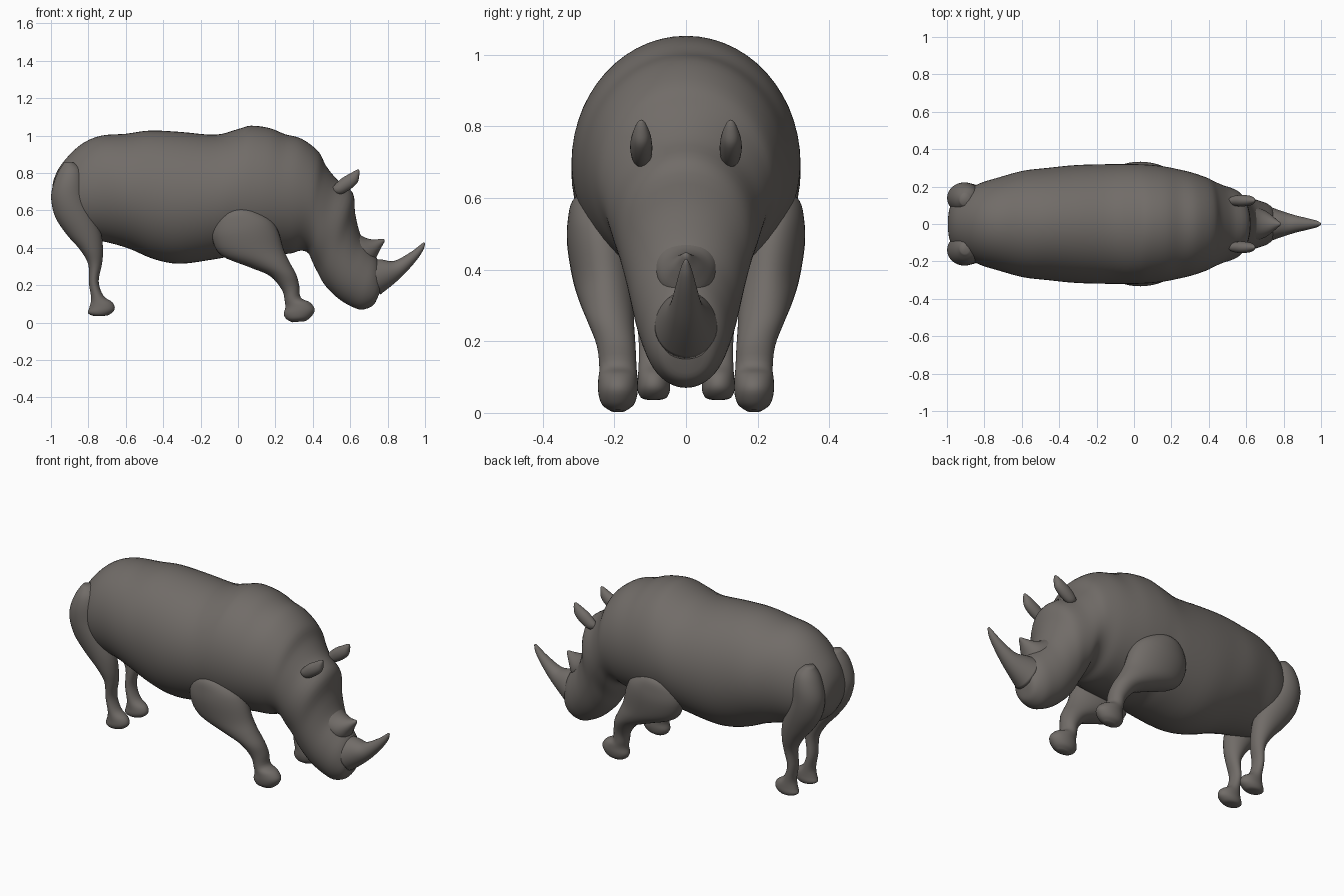
import bpy, bmesh, math
from mathutils import Vector

hide = bpy.data.materials.new("grey brown hide")
hide.diffuse_color = (0.165, 0.150, 0.138, 1)


def smooth_rows(rows, steps):
    """Catmull-Rom interpolation between the section rows."""
    rows = [Vector(r) for r in rows]
    out = []
    for i in range(len(rows) - 1):
        p0, p1 = rows[max(i - 1, 0)], rows[i]
        p2, p3 = rows[i + 1], rows[min(i + 2, len(rows) - 1)]
        for s in range(steps):
            t = s / steps
            out.append(0.5 * (2 * p1 + (p2 - p0) * t
                              + (2 * p0 - 5 * p1 + 4 * p2 - p3) * t * t
                              + (3 * p1 - p0 - 3 * p2 + p3) * t ** 3))
    return out + [rows[-1]]


def loft(name, rows, y_sign=1, steps=4, seg=36):
    """Skin elliptical rings; row = (edge A x, z, edge B x, z, centre y, half width)."""
    bm = bmesh.new()
    rings = []
    for ax, az, bx, bz, cy, hw in smooth_rows(rows, steps):
        a, b = Vector((ax, 0, az)), Vector((bx, 0, bz))
        mid, half = (a + b) / 2, (a - b) / 2
        ring = []
        for k in range(seg):
            t = 2 * math.pi * k / seg
            p = mid + half * math.cos(t)
            p.y = y_sign * (cy + hw * math.sin(t))
            ring.append(bm.verts.new(p))
        rings.append(ring)
    for r, q in zip(rings, rings[1:]):
        for k in range(seg):
            n = (k + 1) % seg
            bm.faces.new((r[k], r[n], q[n], q[k]))
    bm.faces.new(rings[0])
    bm.faces.new(rings[-1])
    bmesh.ops.recalc_face_normals(bm, faces=bm.faces)
    for f in bm.faces:
        f.smooth = True
    me = bpy.data.meshes.new(name)
    bm.to_mesh(me)
    bm.free()
    me.materials.append(hide)
    ob = bpy.data.objects.new(name, me)
    bpy.context.collection.objects.link(ob)
    return ob


# Body and head: back edge, belly edge, half width
body = [
    (-.995, .70, -.995, .66, .03), (-.985, .765, -.975, .56, .10),
    (-.945, .845, -.91, .49, .16), (-.85, .945, -.81, .45, .215),
    (-.74, .998, -.70, .43, .25), (-.60, 1.01, -.58, .395, .285),
    (-.47, 1.027, -.45, .34, .30), (-.31, 1.02, -.31, .315, .315),
    (-.12, 1.005, -.12, .34, .32), (0, 1.035, -.03, .355, .32),
    (.07, 1.053, .05, .35, .318), (.17, 1.04, .12, .355, .31),
    (.25, 1.008, .20, .365, .295), (.34, .983, .28, .37, .275),
    (.43, .915, .335, .385, .25), (.47, .84, .375, .372, .23),
    (.53, .765, .40, .32, .21), (.613, .695, .425, .27, .19),
    (.627, .58, .465, .20, .167), (.655, .47, .535, .13, .147),
    (.70, .40, .60, .09, .13), (.75, .33, .66, .07, .11),
    (.77, .24, .72, .09, .075), (.77, .19, .745, .13, .03)]
loft("body_and_head", [(a, b, c, d, 0, w) for a, b, c, d, w in body], seg=56)

# Large nose horn and short rear horn
loft("nose_horn", [
    (.70, .34, .76, .15, 0, .09), (.765, .338, .83, .205, 0, .066),
    (.835, .33, .89, .26, 0, .046), (.92, .375, .95, .328, 0, .029),
    (.965, .408, .985, .378, 0, .018), (.99, .428, .998, .41, 0, .008),
    (.998, .428, 1.0, .424, 0, .002)])
loft("rear_horn", [
    (.62, .50, .66, .30, 0, .09), (.665, .462, .72, .32, 0, .075),
    (.71, .446, .75, .37, 0, .05), (.75, .446, .768, .405, 0, .026),
    (.776, .448, .782, .43, 0, .01), (.783, .444, .784, .44, 0, .002)])

# Legs: rear edge, front edge, centre y, half width
front_leg = [
    (-.02, .622, .03, .622, .25, .03), (-.085, .585, .10, .60, .255, .062),
    (-.125, .53, .175, .55, .25, .08), (-.137, .45, .215, .49, .236, .096),
    (-.09, .36, .245, .39, .225, .092), (.06, .297, .275, .325, .22, .078),
    (.17, .25, .31, .26, .21, .065), (.235, .175, .327, .20, .195, .054),
    (.25, .115, .335, .135, .19, .052), (.253, .08, .385, .108, .19, .055),
    (.245, .045, .41, .07, .19, .055), (.26, .018, .39, .03, .19, .045),
    (.29, .002, .36, .008, .19, .02)]
hind_leg = [
    (-.93, .857, -.88, .857, .13, .03), (-.965, .80, -.84, .825, .135, .065),
    (-.993, .72, -.82, .765, .14, .08), (-.998, .65, -.805, .66, .138, .083),
    (-.975, .56, -.765, .57, .13, .08), (-.915, .47, -.73, .47, .12, .07),
    (-.845, .39, -.722, .38, .11, .058), (-.80, .31, -.728, .31, .10, .046),
    (-.797, .21, -.745, .22, .092, .041), (-.785, .13, -.72, .145, .09, .042),
    (-.795, .08, -.67, .107, .09, .045), (-.803, .055, -.66, .07, .09, .045),
    (-.79, .042, -.69, .042, .09, .035), (-.77, .036, -.72, .036, .09, .015)]
# Ears: upper edge, lower edge
ear = [
    (.50, .715, .52, .69, .123, .012), (.515, .735, .553, .688, .124, .026),
    (.555, .772, .60, .713, .125, .031), (.60, .798, .638, .748, .125, .026),
    (.635, .817, .648, .785, .125, .014), (.647, .818, .649, .812, .125, .003)]

for side, sign in (("right", -1), ("left", 1)):
    loft("front_leg_" + side, front_leg, sign)
    loft("hind_leg_" + side, hind_leg, sign)
    loft("ear_" + side, ear, sign, seg=24)
